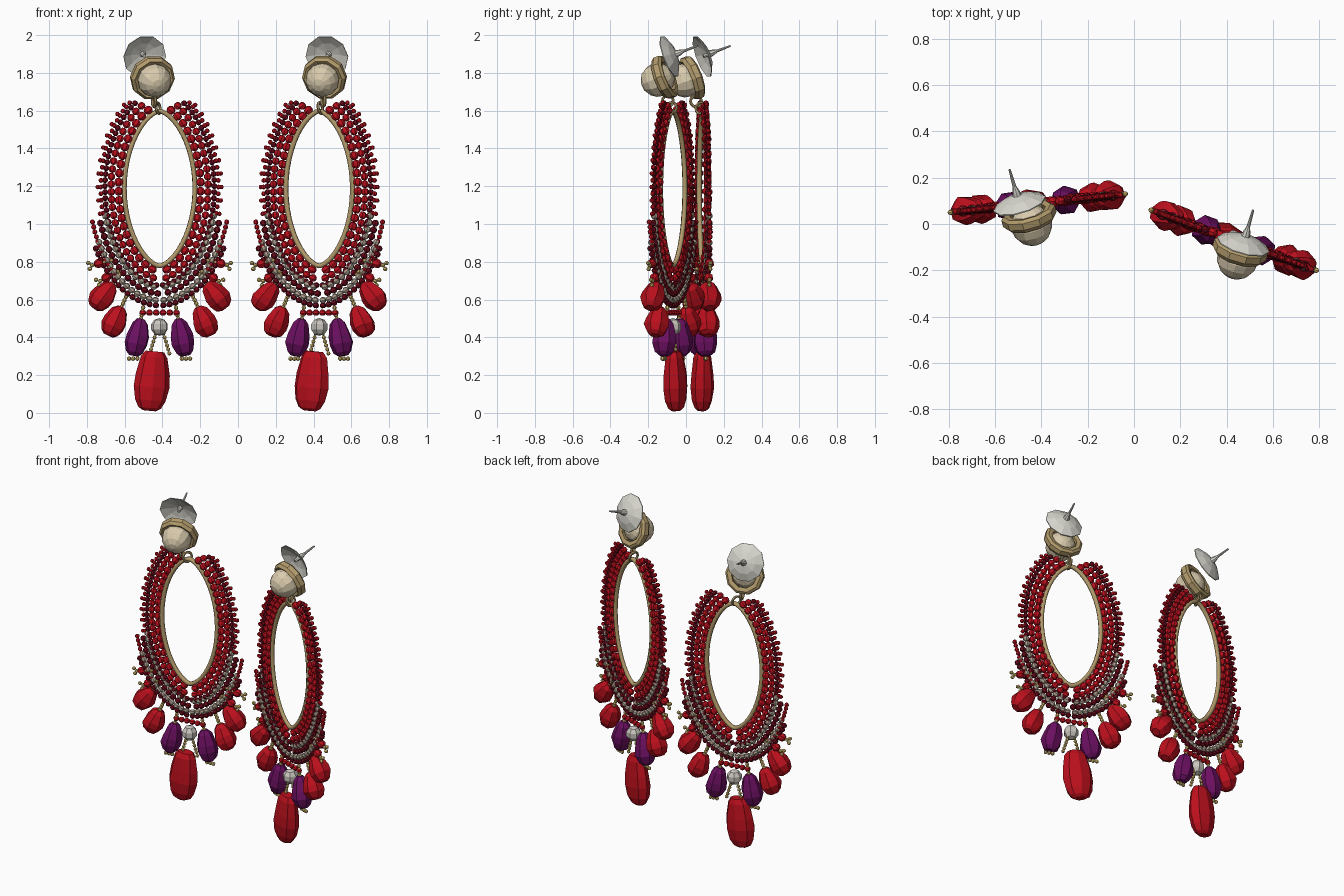
import bpy, bmesh, random
from math import sin, cos, pi, radians, hypot
from mathutils import Matrix, Vector

if "Cube" in bpy.data.objects:
    bpy.data.objects.remove(bpy.data.objects["Cube"])

random.seed(3)
COLORS = dict(red=(.5, .005, .012), dark_red=(.14, .003, .01), purple=(.15, .005, .12),
              gold=(.65, .48, .15), frame=(.45, .33, .15), cream=(.7, .6, .42),
              stone=(.4, .33, .26), pale=(.6, .57, .52), silver=(.68, .67, .61))
MATS = {}
for name, c in COLORS.items():
    MATS[name] = bpy.data.materials.new(name)
    MATS[name].diffuse_color = (*c, 1)


def finish(bm, name, mat, matrix=Matrix()):
    bmesh.ops.recalc_face_normals(bm, faces=bm.faces[:])
    me = bpy.data.meshes.new(name)
    bm.to_mesh(me)
    bm.free()
    me.materials.append(MATS[mat])
    ob = bpy.data.objects.new(name, me)
    ob.matrix_world = matrix
    bpy.context.collection.objects.link(ob)
    return ob


def lathe(bm, profile, n, m, jitter=0, closed=False):
    """Revolve (radius, height) points around local Z."""
    rings = []
    for r, h in profile:
        ring = []
        for i in range(n):
            k = r * (1 + random.uniform(-jitter, jitter))
            ring.append(bm.verts.new(m @ Vector((k * cos(2 * pi * i / n), k * sin(2 * pi * i / n), h))))
        rings.append(ring)
    pairs = list(zip(rings, rings[1:])) + ([(rings[-1], rings[0])] if closed else [])
    for a, b in pairs:
        for i in range(n):
            bm.faces.new((a[i], a[(i + 1) % n], b[(i + 1) % n], b[i]))
    if not closed:
        bm.faces.new(rings[0])
        bm.faces.new(rings[-1])


def along(p, d):
    return Matrix.Translation(p) @ Vector(d).to_track_quat('Z', 'Y').to_matrix().to_4x4()


def lens(a, d=0):
    """Point and tangent on the pointed oval, pushed outward by d."""
    s = max(sin(a), 0.0)
    x, z = .188 * s ** 1.25, 1.188 + .41 * cos(a)
    tx, tz = .235 * s ** .25 * cos(a), -.41 * s
    ln = hypot(tx, tz) or 1
    return Vector((x - tz / ln * d, 0, z + tx / ln * d)), Vector((tx, 0, tz))


def bead(bm, p, d, r):
    m = along(p, d) @ Matrix.Diagonal((r, r, r, 1))
    bmesh.ops.create_uvsphere(bm, u_segments=7, v_segments=5, radius=1, matrix=m)


def string(bm, p, q, r):
    p, q = Vector(p), Vector(q)
    n = max(1, round((q - p).length / (r * 1.9)))
    for i in range(n + 1):
        bead(bm, p.lerp(q, i / n), q - p, r)


def row(bm, d, r, a0, a1=pi):
    """Beads at even spacing along both sides of the offset oval."""
    steps = 400
    pts = [lens(a0 + (a1 - a0) * i / steps, d) for i in range(steps + 1)]
    run, last = r * 2, pts[0][0]
    for p, t in pts:
        run += (p - last).length
        last = p
        if run >= r * 1.9:
            run = 0
            for s in (-1, 1):
                if s == 1 and p.x < r * .8:
                    continue
                bead(bm, (s * p.x, random.uniform(-.003, .003), p.z), (s * t.x, 0, t.z), r)


# (colour, offset, bead radius, start angle)
ROWS = [('red', .03, .024, .31), ('red', .07, .021, .36), ('dark_red', .103, .016, .41),
        ('stone', .113, .019, 1.88), ('dark_red', .147, .019, 1.95), ('stone', .182, .018, 2.15),
        ('dark_red', .21, .017, 2.2), ('red', .187, .014, 1.92)]
# (x, z, half width, half length, colour)
DROPS = [(.30, .62, .066, .083, 'red'), (.238, .485, .066, .083, 'red'), (.118, .40, .064, .1, 'purple')]


def hoop(side, origin, angle):
    M = Matrix.Translation(origin) @ Matrix.Rotation(radians(angle), 4, 'Z')
    # Pointed oval frame
    cu = bpy.data.curves.new(side + '_hoop_frame', 'CURVE')
    cu.dimensions, cu.bevel_depth, cu.bevel_resolution = '3D', .014, 1
    half = [lens(pi * i / 24)[0] for i in range(25)]
    pts = half + [Vector((-p.x, 0, p.z)) for p in half[-2:0:-1]]
    sp = cu.splines.new('POLY')
    sp.points.add(len(pts) - 1)
    for v, p in zip(sp.points, pts):
        v.co = (*p, 1)
    sp.use_cyclic_u = True
    cu.materials.append(MATS['frame'])
    ob = bpy.data.objects.new(side + '_hoop_frame', cu)
    ob.matrix_world = M
    bpy.context.collection.objects.link(ob)
    bpy.ops.object.select_all(action='DESELECT')
    ob.select_set(True)
    bpy.context.view_layer.objects.active = ob
    bpy.ops.object.convert(target='MESH')

    bms = {k: bmesh.new() for k in ('red', 'dark_red', 'stone', 'gold', 'pale')}
    # Bead rows around the frame
    for c, d, r, a0 in ROWS:
        a1 = 2.55 if (c, d) == ('red', .187) else pi
        row(bms[c], d, r, a0, a1)
    # Small picot beads on the upper outer edge
    for i in range(20):
        a = .46 + i * .073
        for d, r in ((.125, .013), (.125 + .016 * (i % 2), .012)):
            p, t = lens(a, d)
            for s in (-1, 1):
                bead(bms['red'], (s * p.x, 0, p.z), (s * t.x, 0, t.z), r)
    string(bms['red'], (-.09, 0, .53), (.09, 0, .53), .018)
    # Centre stone and its gold strings
    bead(bms['pale'], (0, 0, .455), (0, 0, 1), .047)
    drops = {'red': bmesh.new(), 'purple': bmesh.new()}
    for s in (-1, 1):
        string(bms['gold'], (s * .02, 0, .42), (s * .052, 0, .315), .011)
        # Faceted drops radiating from the lower edge
        for x, z, w, h, c in DROPS:
            p = Vector((s * x, 0, z))
            d = (p - Vector((0, 0, 1))).normalized()
            prof = [(.3 * w, -h), (.65 * w, -.75 * h), (.95 * w, -.1 * h),
                    (w, .35 * h), (.75 * w, .8 * h), (.4 * w, h)]
            lathe(drops[c], prof, 7, along(p, d), .06)
            string(bms['gold'], p - d * (h + .06), p - d * h, .012)
            if c == 'purple':
                e = p + d * (h + .015)
                for o in (-.022, 0, .022):
                    bead(bms['gold'], e + Vector((o, 0, 0)), d, .012)
        # Short side strings with a red bead and a gold fork
        for x, z in ((.325, .79), (.285, .715)):
            p = Vector((s * x, 0, z))
            d = (p - Vector((0, 0, .87))).normalized()
            n = Vector((-d.z, 0, d.x))
            bead(bms['red'], p, d, .026)
            string(bms['gold'], p - d * .07, p - d * .03, .012)
            bead(bms['gold'], p + d * .035, d, .012)
            for k in (-.016, .016):
                bead(bms['gold'], p + d * .052 + n * k, d, .012)
    # Large bottom drop
    top, end = Vector((-.025, 0, .325)), Vector((-.055, 0, .01))
    main = [(.05, 0), (.072, .03), (.09, .12), (.096, .19), (.083, .26), (.062, .3), (.035, .315)]
    bm = bmesh.new()
    lathe(bm, main, 8, Matrix.Translation(top) @ Matrix.Diagonal((1, .65, 1, 1))
          @ (end - top).to_track_quat('Z', 'Y').to_matrix().to_4x4(), .04)
    finish(bm, side + '_bottom_drop', 'red', M)
    for c, b in bms.items():
        finish(b, f'{side}_{c}_beads', c, M)
    for c, b in drops.items():
        finish(b, f'{side}_{c}_drops', c, M)


def stud(side, s, ball, disc, apex):
    n = Vector((s * .26, .9, .34)).normalized()
    ball, disc, apex = Vector(ball), Vector(disc), Vector(apex)
    # Round cream stone
    bm = bmesh.new()
    bmesh.ops.create_uvsphere(bm, u_segments=12, v_segments=8, radius=.09, matrix=along(ball, n))
    finish(bm, side + '_stud_stone', 'cream')
    # Ten-sided setting
    bm = bmesh.new()
    lathe(bm, [(.085, -.02), (.105, -.03), (.12, -.012), (.12, .018), (.105, .03), (.08, .025)],
          10, along(ball + n * .04, n), closed=True)
    finish(bm, side + '_stud_setting', 'frame')
    # Dished backing disc
    bm = bmesh.new()
    lathe(bm, [(.117, -.018), (.07, .006), (.012, .022), (.012, .028), (.07, .012), (.117, -.013)],
          10, along(disc, n), closed=True)
    finish(bm, side + '_backing_disc', 'silver')
    # Tapered post
    bm = bmesh.new()
    lathe(bm, [(.01, -.01), (.012, .015), (.02, .025), (.016, .045), (.008, .07), (.005, .15)],
          8, along(disc, n))
    finish(bm, side + '_post', 'silver')
    # Links joining the setting to the hoop
    low = ball + n * .05 + Vector((0, 0, -.11))
    for i, (f, axis) in enumerate(((.25, (1, .3, 0)), (.8, (1, -.4, .2)))):
        bm = bmesh.new()
        tube = [(.03 + .008 * cos(k * pi / 3), .008 * sin(k * pi / 3)) for k in range(6)]
        lathe(bm, tube, 12, along(low.lerp(apex, f), axis), closed=True)
        finish(bm, f'{side}_link_{i + 1}', 'frame')


hoop('left', (-.415, .09, 0), 6)
hoop('right', (.43, -.07, 0), -20)
stud('left', -1, (-.442, -.005, 1.76), (-.498, .1, 1.892), (-.415, .09, 1.6))
stud('right', 1, (.447, -.15, 1.763), (.475, -.075, 1.892), (.43, -.07, 1.6))

for m in bpy.data.materials:
    if m.users and not m.is_grease_pencil:
        m.use_nodes = True
        m.node_tree.nodes["Principled BSDF"].inputs["Base Color"].default_value = m.diffuse_color
